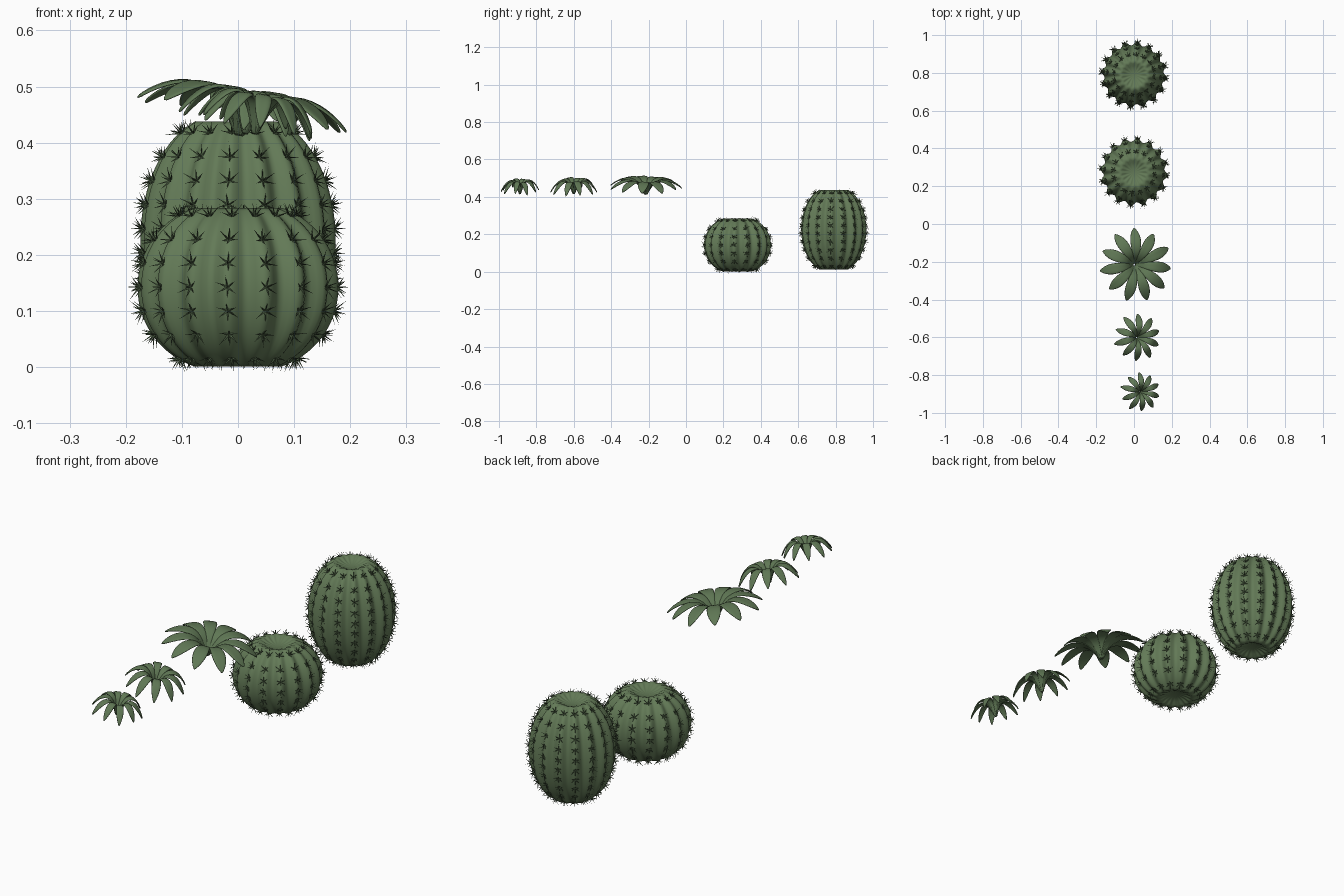
import bpy, bmesh, math, random
from mathutils import Vector, Matrix

if "Cube" in bpy.data.objects:
    bpy.data.objects.remove(bpy.data.objects["Cube"])

random.seed(4)
RIBS = 16
PHASE = math.radians(-96)      # one rib sits almost at the front


def material(name, color):
    m = bpy.data.materials.new(name)
    m.diffuse_color = (*color, 1)
    m.use_nodes = True
    m.node_tree.nodes["Principled BSDF"].inputs["Base Color"].default_value = m.diffuse_color
    return m


GREEN = material("cactus_green", (0.125, 0.195, 0.095))
SPINE = material("spine_green", (0.07, 0.11, 0.055))
LEAF = material("leaf_green", (0.115, 0.185, 0.09))


def finish(bm, name, mat, smooth=True):
    bmesh.ops.recalc_face_normals(bm, faces=bm.faces)
    me = bpy.data.meshes.new(name)
    bm.to_mesh(me)
    bm.free()
    for p in me.polygons:
        p.use_smooth = smooth
    me.materials.append(mat)
    ob = bpy.data.objects.new(name, me)
    bpy.context.collection.objects.link(ob)
    return ob


# Barrel cactus: truncated ellipse profile with dimpled poles
def profile(t, radius, half):
    t0 = math.radians(21)
    r = radius * max(math.sin(t), 0) ** 0.85
    edge = min(t, math.pi - t)
    z = -half / math.cos(t0) * math.cos(t)
    if edge < t0:
        z = math.copysign(half - 0.022 * (1 - (edge / t0) ** 2), z)
    return r, z


def barrel(name, y, z0, z1, radius, rows):
    half, mid = (z1 - z0) / 2, (z0 + z1) / 2
    seg, rings = RIBS * 8, 40
    bm = bmesh.new()
    loops = []
    for i in range(1, rings):
        r, z = profile(math.pi * i / rings, radius, half)
        loop = []
        for k in range(seg):
            a = PHASE + math.tau * k / seg
            rr = r * (1 - 0.055 * (1 - math.cos(RIBS * math.tau * k / seg)))
            loop.append(bm.verts.new((rr * math.cos(a), y + rr * math.sin(a), mid + z)))
        loops.append(loop)
    for a, b in zip(loops, loops[1:]):
        for k in range(seg):
            n = (k + 1) % seg
            bm.faces.new((a[k], a[n], b[n], b[k]))
    for loop, i in ((loops[0], 0), (loops[-1], rings)):
        pole = bm.verts.new((0, y, mid + profile(math.pi * i / rings, radius, half)[1]))
        for k in range(seg):
            bm.faces.new((loop[k], loop[(k + 1) % seg], pole))
    finish(bm, name + "_body", GREEN)

    # Spine tufts along every rib crest
    bm = bmesh.new()
    for k in range(RIBS):
        a = PHASE + math.tau * k / RIBS
        out = Vector((math.cos(a), math.sin(a), 0))
        side = Vector((-math.sin(a), math.cos(a), 0))
        for j in range(rows):
            h = -0.9 + 1.8 * j / (rows - 1)
            t = math.acos(-h * math.cos(math.radians(21)))
            r, z = profile(t, radius, half)
            r2, z2 = profile(t + 0.02, radius, half)
            up = (out * (r2 - r) + Vector((0, 0, z2 - z))).normalized()
            nrm = side.cross(up).normalized()
            base = Vector((0, y, mid + z)) + out * r
            for s in range(6):
                b = math.tau * s / 6 + math.pi / 2 + random.uniform(-.15, .15)
                d = (nrm * 0.75 + side * math.cos(b) + up * math.sin(b)).normalized()
                add_spine(bm, base - nrm * 0.003, d, random.uniform(0.023, 0.03))
            add_spine(bm, base - nrm * 0.003, nrm, 0.025)
    finish(bm, name + "_spines", SPINE, False)


def add_spine(bm, base, d, length):
    u = d.orthogonal().normalized()
    v = d.cross(u)
    ring = [bm.verts.new(base + 0.0022 * (u * math.cos(q) + v * math.sin(q)))
            for q in (0, math.tau / 3, 2 * math.tau / 3)]
    tip = bm.verts.new(base + d * length)
    for i in range(3):
        bm.faces.new((ring[i], ring[(i + 1) % 3], tip))


# Leaf rosette: (distance, height, half width) along one arching leaf
LEAF_PATH = [(0.004, -0.055, 0.007), (0.022, -0.02, 0.011), (0.045, 0.012, 0.016),
             (0.075, 0.028, 0.023), (0.105, 0.032, 0.028), (0.135, 0.027, 0.029),
             (0.162, 0.016, 0.023), (0.182, 0.004, 0.012), (0.192, -0.004, 0.002)]


def rosette(name, loc, count, reach, rise, tilt, droop, turn):
    bm = bmesh.new()
    for n in range(count):
        a = turn + math.tau * n / count
        rot = Matrix.Rotation(a, 3, 'Z')
        f = random.uniform(0.94, 1.03)
        dz = random.uniform(-0.006, 0.006)
        rows = []
        for r, z, w in LEAF_PATH:
            s = r / 0.192
            zz = z * rise - droop * s ** 3 + dz * s
            row = []
            for c in (-1, -0.5, 0, 0.5, 1):
                p = Vector((r * reach * f, c * w * reach, zz + 0.22 * w * abs(c) * (1 - 1.3 * abs(c))))
                row.append(bm.verts.new(rot @ p))
            rows.append(row)
        for p, q in zip(rows, rows[1:]):
            for i in range(4):
                bm.faces.new((p[i], q[i], q[i + 1], p[i + 1]))
    ob = finish(bm, name, LEAF)
    ob.location = loc
    ob.rotation_euler = (0, math.radians(tilt), 0)
    sol = ob.modifiers.new("thickness", 'SOLIDIFY')
    sol.thickness = 0.005
    sol.offset = 0
    sub = ob.modifiers.new("rounding", 'SUBSURF')
    sub.levels = sub.render_levels = 1


barrel("short_cactus", 0.275, 0.0, 0.285, 0.18, 7)
barrel("tall_cactus", 0.79, 0.01, 0.44, 0.175, 10)

rosette("large_rosette", (0.01, -0.215, 0.465), 11, 1.03, 1.0, 9, 0.012, math.radians(92))
rosette("medium_rosette", (0.022, -0.6, 0.465), 10, 0.66, 0.95, 11, 0.035, math.radians(88))
rosette("small_rosette", (0.038, -0.888, 0.462), 10, 0.55, 0.9, 10, 0.03, math.radians(94))
